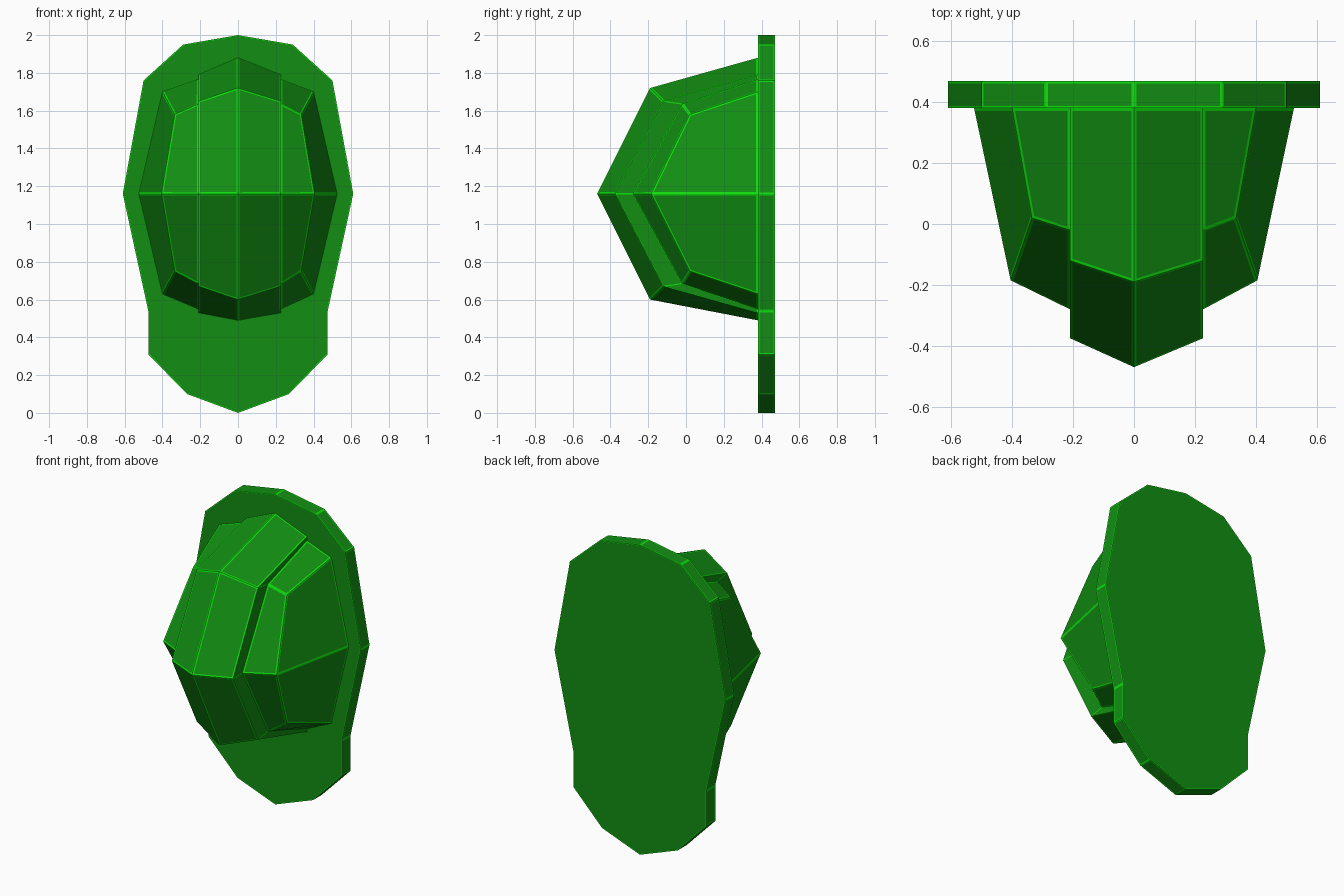
import bpy, bmesh

if "Cube" in bpy.data.objects:
    bpy.data.objects.remove(bpy.data.objects["Cube"])


def material(name, col):
    m = bpy.data.materials.new(name)
    m.diffuse_color = (*col, 1)
    m.use_nodes = True
    m.node_tree.nodes["Principled BSDF"].inputs["Base Color"].default_value = m.diffuse_color
    return m


MATS = [material("deep green", (0.006, 0.275, 0.006)),
        material("bright green edge", (0.004, 0.75, 0.004))]


def finish(name, bm, width):
    """Outline every face with a bright border; width(face) gives its size."""
    for f in list(bm.faces):
        rim = bmesh.ops.inset_individual(bm, faces=[f], thickness=width(f),
                                         use_even_offset=True)
        for r in rim["faces"]:
            r.material_index = 1
    me = bpy.data.meshes.new(name)
    bm.to_mesh(me)
    bm.free()
    for m in MATS:
        me.materials.append(m)
    ob = bpy.data.objects.new(name, me)
    bpy.context.collection.objects.link(ob)
    return ob


# Flat backing plate with a chin tab
half = [(0.29, 1.95), (0.5, 1.76), (0.61, 1.16), (0.475, 0.54),
        (0.475, 0.31), (0.27, 0.10)]
outline = [(0, 2)] + half + [(0, 0)] + [(-x, z) for x, z in reversed(half)]
bm = bmesh.new()
face = bm.faces.new([bm.verts.new((x, 0.38, z)) for x, z in outline])
ext = bmesh.ops.extrude_face_region(bm, geom=[face], use_keep_orig=True)
bmesh.ops.translate(bm, vec=(0, 0.09, 0),
                    verts=[v for v in ext["geom"] if isinstance(v, bmesh.types.BMVert)])
bmesh.ops.recalc_face_normals(bm, faces=bm.faces)
finish("backing_plate", bm, lambda f: 0.005 if abs(f.normal.y) > 0.9 else 0.008)

# Faceted dome: columns of five points from the top base to the bottom base
ridge = [(0, 0.38, 1.88), (0, -0.19, 1.72), (0, -0.47, 1.16),
         (0, -0.19, 0.60), (0, 0.38, 0.49)]


def side_columns(s, xi):
    def col(pts):
        return [(s * x, y, z) for x, y, z in pts]
    return [
        col([(xi, 0.38, 1.79), (xi, -0.12, 1.65), (xi, -0.375, 1.16),
             (xi, -0.12, 0.67), (xi, 0.38, 0.53)]),      # raised band edge
        col([(xi, 0.38, 1.765), (xi, -0.02, 1.635), (xi, -0.28, 1.16),
             (xi, -0.02, 0.685), (xi, 0.38, 0.55)]),     # step down
        col([(0.40, 0.38, 1.70), (0.335, 0.02, 1.58), (0.405, -0.185, 1.16),
             (0.335, 0.02, 0.75), (0.40, 0.38, 0.63)]),  # side crease
        col([(0.40, 0.38, 1.70), (0.40, 0.38, 1.70), (0.525, 0.38, 1.16),
             (0.40, 0.38, 0.63), (0.40, 0.38, 0.63)]),   # outer base
    ]


columns = side_columns(-1, 0.21)[::-1] + [ridge] + side_columns(1, 0.227)
bm = bmesh.new()
verts = {}


def vert(p):
    if p not in verts:
        verts[p] = bm.verts.new(p)
    return verts[p]


for a, b in zip(columns, columns[1:]):
    for k in range(4):
        quad = list(dict.fromkeys(vert(p) for p in (a[k], a[k + 1], b[k + 1], b[k])))
        if len(quad) > 2:
            bm.faces.new(quad)
# column order runs left to right, top to bottom, so faces look outward (-y)
bm.normal_update()
finish("faceted_dome", bm,
       lambda f: 0.003 if abs(f.normal.x) > 0.97 else 0.009)
